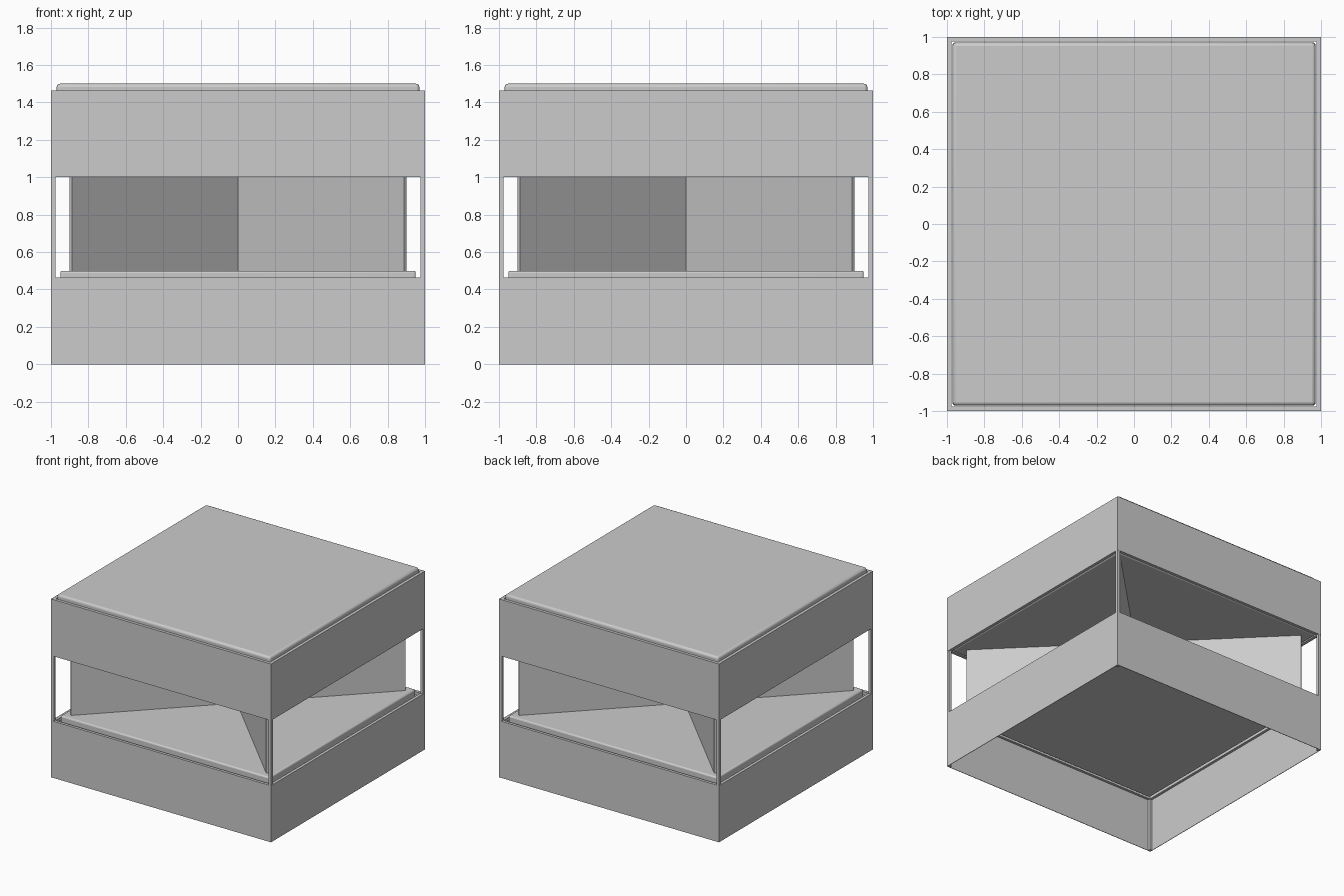
import bpy
from math import radians

if "Cube" in bpy.data.objects:
    bpy.data.objects.remove(bpy.data.objects["Cube"])


def box(name, lo, hi, bevel=0.0, rot=0.0):
    """Axis-aligned box from its min and max corners, optionally turned about z."""
    bpy.ops.mesh.primitive_cube_add(
        size=1, location=[(a + b) / 2 for a, b in zip(lo, hi)], rotation=(0, 0, rot))
    ob = bpy.context.object
    ob.name = name
    ob.scale = [b - a for a, b in zip(lo, hi)]
    bpy.ops.object.transform_apply(location=False, rotation=False, scale=True)
    if bevel:
        mod = ob.modifiers.new("rounded_edges", 'BEVEL')
        mod.width = bevel
        mod.segments = 3
        bpy.ops.object.shade_smooth_by_angle(angle=radians(35))
    return ob


def ring(name, z0, z1, t):
    """Four sides of a square frame with outer size 2 and thickness t."""
    for s in (-1, 1):
        a, b = sorted((s, s * (1 - t)))
        side = "right" if s > 0 else "left"
        box(f"{name}_{side}", (a, -1, z0), (b, 1, z1))
        side = "back" if s > 0 else "front"
        box(f"{name}_{side}", (-1 + t, a, z0), (1 - t, b, z1))


POST = 0.025

# corner posts
for sx in (-1, 1):
    for sy in (-1, 1):
        xs = sorted((sx * 0.999, sx * (1 - POST)))
        ys = sorted((sy * 0.999, sy * (1 - POST)))
        box("corner_post", (xs[0], ys[0], 0), (xs[1], ys[1], 1.46))

# thin side panels of the two tiers
ring("lower_apron", 0.0, 0.465, 0.004)
ring("upper_apron", 1.0, 1.465, 0.004)

# square rails carrying the boards
for name, z in (("lower_rail", 0.439), ("middle_rail", 1.001), ("top_rail", 1.439)):
    ring(name, z, z + POST, POST)

# boards with softened edges
box("lower_board", (-0.95, -0.95, 0.43), (0.95, 0.95, 0.5), 0.012)
box("upper_board", (-0.97, -0.97, 1.0), (0.97, 0.97, 1.07), 0.012)
box("top_board", (-0.97, -0.97, 1.43), (0.97, 0.97, 1.5), 0.018)

# crossed diagonal dividers
for i, ang in enumerate((45, -45)):
    box(f"divider_{i + 1}", (-1.265, -0.01, 0.5), (1.265, 0.01, 1.0), rot=radians(ang))
